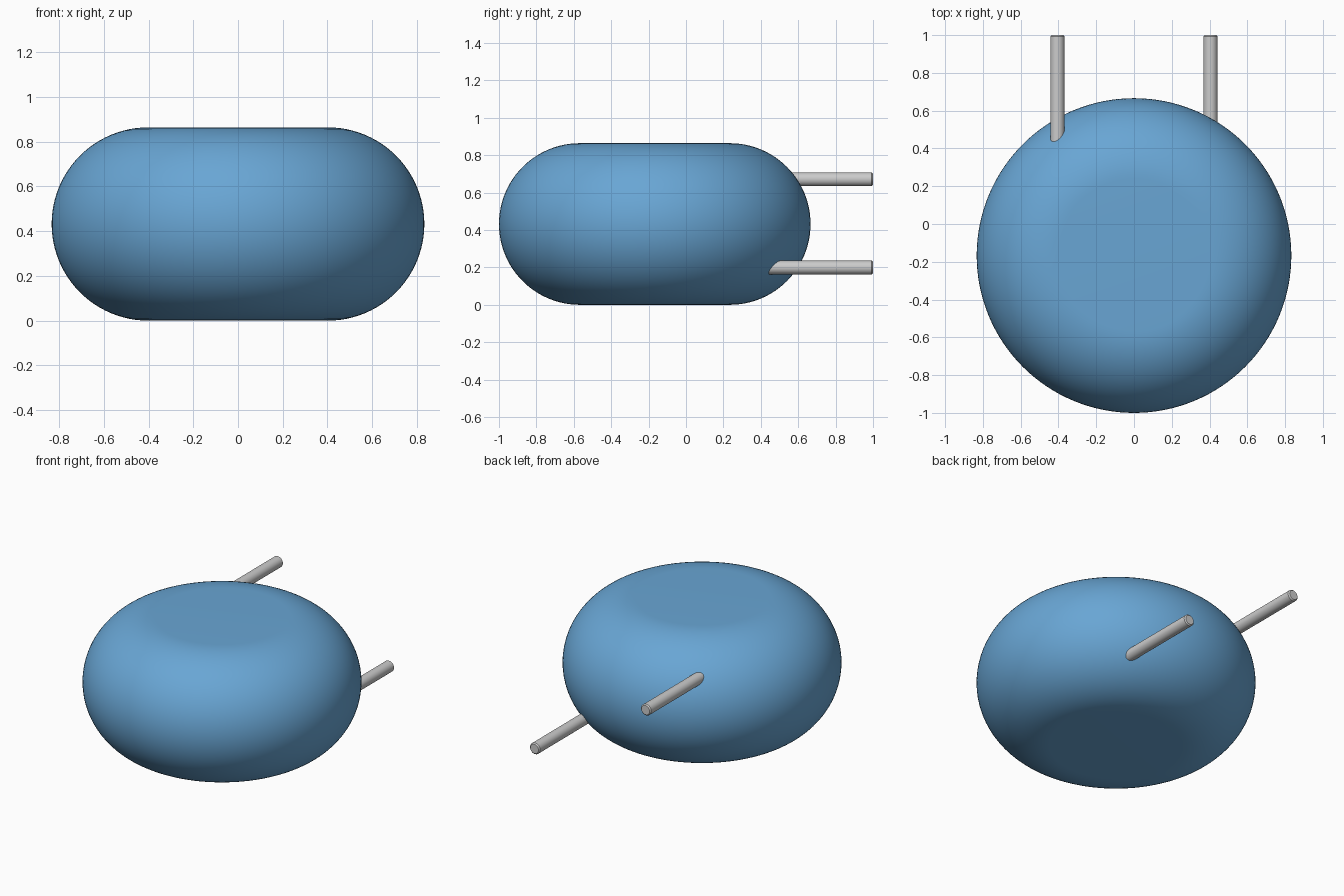
import bpy, bmesh
from math import sin, cos, pi
from mathutils import Vector, Matrix

if "Cube" in bpy.data.objects:
    bpy.data.objects.remove(bpy.data.objects["Cube"])

CY, R, H = -0.167, 0.833, 0.864


def revolve(name, profile, steps, matrix, colour=None):
    """Spin an (r, z) profile around z, starting and ending on the axis."""
    bm = bmesh.new()
    vs = [bm.verts.new((r, 0, z)) for r, z in profile]
    es = [bm.edges.new(p) for p in zip(vs, vs[1:])]
    bmesh.ops.spin(bm, geom=vs + es, cent=(0, 0, 0), axis=(0, 0, 1),
                   angle=2 * pi, steps=steps)
    bmesh.ops.remove_doubles(bm, verts=bm.verts, dist=1e-5)
    bmesh.ops.recalc_face_normals(bm, faces=bm.faces)
    bm.transform(matrix)
    me = bpy.data.meshes.new(name)
    bm.to_mesh(me)
    bm.free()
    ob = bpy.data.objects.new(name, me)
    bpy.context.collection.objects.link(ob)
    if colour:
        mat = bpy.data.materials.new(name + "_blue")
        mat.diffuse_color = colour
        mat.use_nodes = True
        mat.node_tree.nodes["Principled BSDF"].inputs["Base Color"].default_value = mat.diffuse_color
        me.materials.append(mat)
    bpy.ops.object.select_all(action='DESELECT')
    ob.select_set(True)
    bpy.context.view_layer.objects.active = ob
    bpy.ops.object.shade_smooth_by_angle(angle=0.5)
    return ob


# Round body: disc with fully rounded rim
f = H / 2
arc = [(R - f + f * cos(a), f + f * sin(a))
       for a in (-pi / 2 + pi * i / 48 for i in range(49))]
revolve("body", [(0, 0)] + arc + [(0, H)], 128,
        Matrix.Translation((0, CY, 0)), (0.14, 0.38, 0.66, 1))

# Two lead pins running backwards, ends lightly chamfered
pr, inner, outer, c = 0.037, 0.35, 1.0, 0.007
pin = [(0, inner), (pr, inner), (pr, outer - c), (pr - c, outer), (0, outer)]
for name, x, z in (("upper_pin", -0.405, 0.671), ("lower_pin", 0.405, 0.199)):
    revolve(name, pin, 32,
            Matrix.Translation((x, 0, z)) @ Matrix.Rotation(-pi / 2, 4, 'X'))
